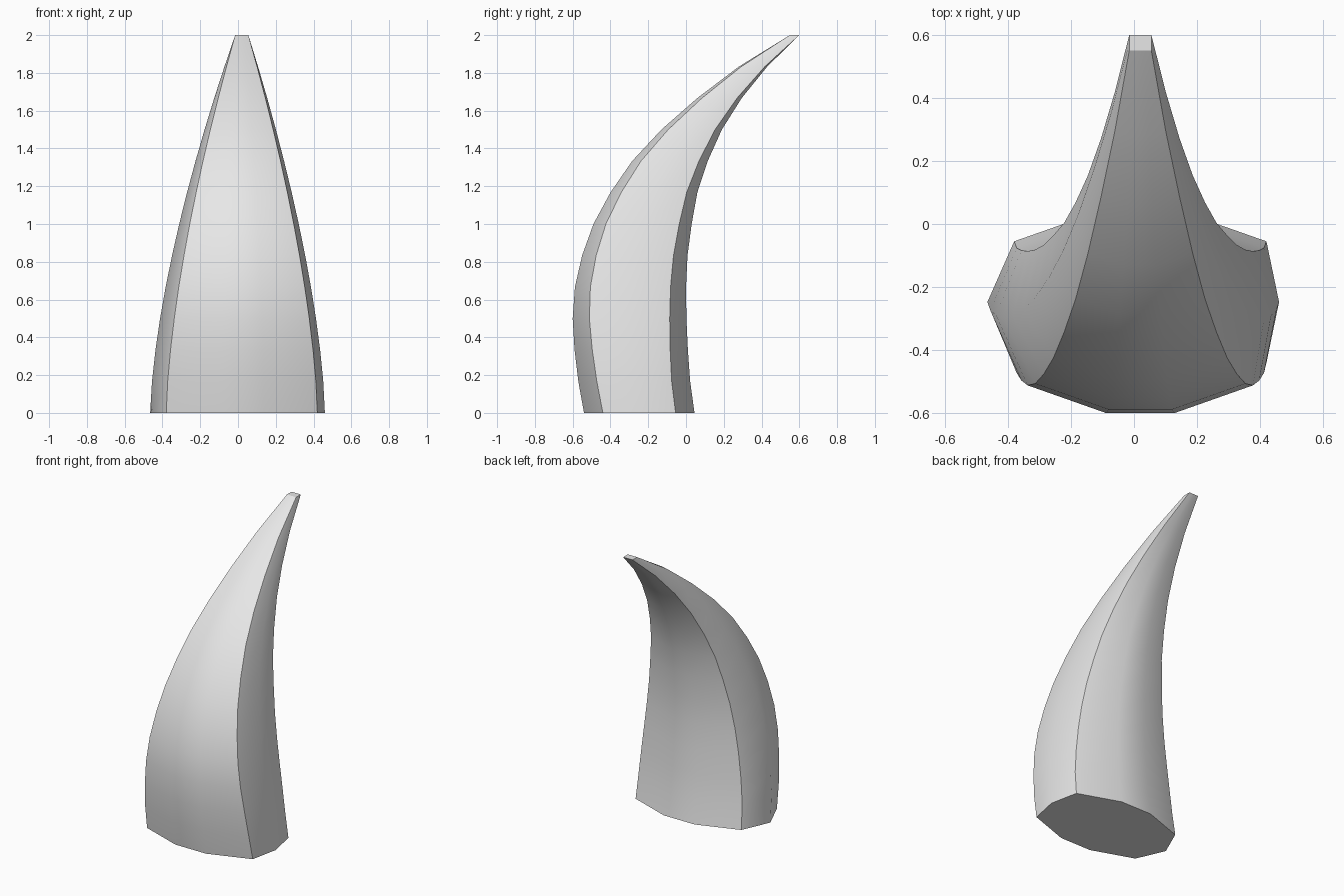
import bpy
import bmesh

cube = bpy.data.objects.get("Cube")
if cube:
    bpy.data.objects.remove(cube, do_unlink=True)

# Horn colour
grey = bpy.data.materials.new("light grey")
grey.use_nodes = True
colour = (0.8, 0.8, 0.8, 1)
grey.diffuse_color = colour
grey.node_tree.nodes["Principled BSDF"].inputs["Base Color"].default_value = colour

# Side profile: front and back depth of evenly spaced level rings
HEIGHT = 2.0
FRONT = [-.54, -.57, -.59, -.6, -.588, -.55, -.49, -.4, -.285, -.13, .06, .28, .55]
BACK = [.045, .022, .01, .002, 0, .008, .03, .06, .115, .19, .295, .43, .6]
CENTRE = 0.02
TIP = 0.035


def ring(front, back, t):
    """Ten-sided section that flattens into a small square at the tip."""
    bulge = 1 - t ** 1.55
    half = TIP + 0.365 * bulge
    inset = 0.1 * bulge
    inner = half * (0.29 + 0.04 * t)
    middle = (front + back) / 2
    left, right = CENTRE + half, CENTRE - half
    return [
        (right, front + inset), (CENTRE - inner, front),
        (CENTRE + inner, front), (left, front + inset),
        (left + 0.04 * bulge, middle),
        (left, back - inset), (CENTRE + inner, back),
        (CENTRE - inner, back), (right, back - inset),
        (right - 0.085 * bulge, middle),
    ]


CORNERS = {0, 3, 5, 8}

# Loft the rings into a curved, tapering horn
bm = bmesh.new()
rings = []
last = len(FRONT) - 1
for i, (front, back) in enumerate(zip(FRONT, BACK)):
    t = i / last
    rings.append([bm.verts.new((x, y, HEIGHT * t)) for x, y in ring(front, back, t)])

sides = len(rings[0])
for low, high in zip(rings, rings[1:]):
    for k in range(sides):
        n = (k + 1) % sides
        bm.faces.new((low[k], low[n], high[n], high[k])).smooth = True

# Flat base and tip with crisp rims
for cap in (bm.faces.new(rings[0][::-1]), bm.faces.new(rings[-1])):
    for edge in cap.edges:
        edge.smooth = False

# Crisp ridges along the four corners
for low, high in zip(rings, rings[1:]):
    for k in CORNERS:
        bm.edges.get((low[k], high[k])).smooth = False

bmesh.ops.recalc_face_normals(bm, faces=bm.faces)
mesh = bpy.data.meshes.new("horn")
bm.to_mesh(mesh)
bm.free()
mesh.materials.append(grey)
horn = bpy.data.objects.new("horn", mesh)
bpy.context.collection.objects.link(horn)
